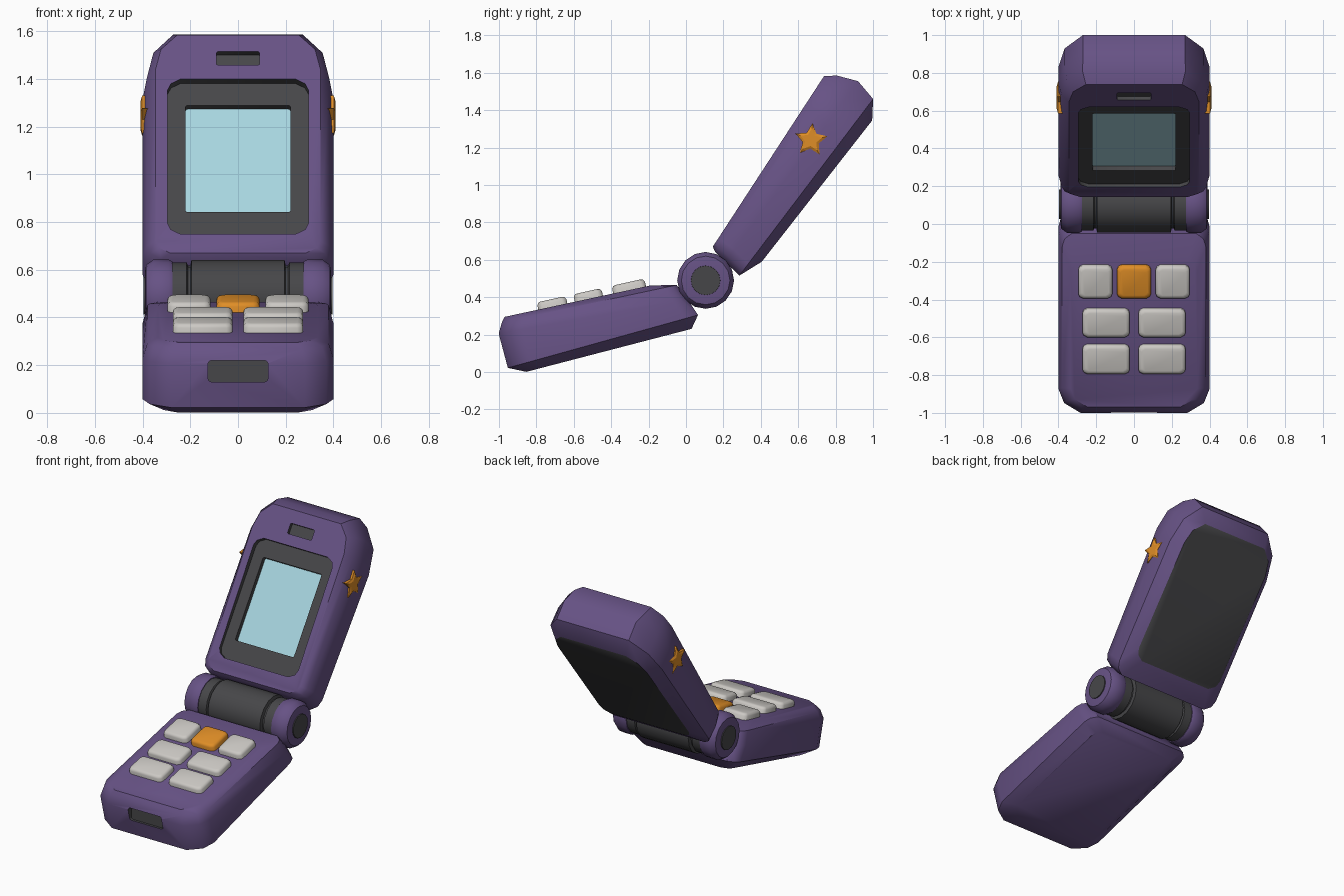
import bpy, bmesh, math

if "Cube" in bpy.data.objects:
    bpy.data.objects.remove(bpy.data.objects["Cube"])


def material(name, rgb):
    m = bpy.data.materials.new(name)
    m.diffuse_color = (*rgb, 1)
    m.use_nodes = True
    m.node_tree.nodes["Principled BSDF"].inputs["Base Color"].default_value = m.diffuse_color
    return m


PURPLE = material("purple shell", (0.135, 0.085, 0.235))
DARK = material("charcoal", (0.062, 0.062, 0.066))
GLASS = material("pale blue glass", (0.39, 0.67, 0.75))
ORANGE = material("orange", (0.74, 0.27, 0.02))
WHITE = material("off white keys", (0.60, 0.58, 0.55))


def frame(y, z, degrees):
    """Tilted plane: u runs up the plane, v runs inward from its surface."""
    a = math.radians(degrees)
    return lambda p: (p[0], y + p[1] * math.cos(a) + p[2] * math.sin(a),
                      z + p[1] * math.sin(a) - p[2] * math.cos(a))


LID = frame(0.16, 0.695, 56)
BODY = frame(-0.97, 0.295, 12.5)
UPRIGHT = frame(0, 0, 90)


def ring(hw, ub, vb, ut, vt, cb, ct, xc=0):
    """Rectangle with two-step corners; cb, ct = (x, u) corner sizes."""
    half = [(hw - cb[0], ub), (hw - .25 * cb[0], ub + .42 * cb[1]), (hw, ub + cb[1]),
            (hw, ut - ct[1]), (hw - .25 * ct[0], ut - .42 * ct[1]), (hw - ct[0], ut)]
    pts = half + [(-x, u) for x, u in reversed(half)]
    return [(xc + x, u, vb + (vt - vb) * (u - ub) / (ut - ub)) for x, u in pts]


def loft(name, rings, place, mats, angle=38, last_cap=0):
    bm = bmesh.new()
    rows = [[bm.verts.new(place(p)) for p in r] for r in rings]
    n = len(rows[0])
    for a, b in zip(rows, rows[1:]):
        for i in range(n):
            bm.faces.new((a[i], a[(i + 1) % n], b[(i + 1) % n], b[i]))
    bm.faces.new(rows[0])
    bm.faces.new(rows[-1]).material_index = last_cap
    bmesh.ops.recalc_face_normals(bm, faces=bm.faces)
    me = bpy.data.meshes.new(name)
    bm.to_mesh(me)
    bm.free()
    for m in mats:
        me.materials.append(m)
    ob = bpy.data.objects.new(name, me)
    bpy.context.collection.objects.link(ob)
    smooth(ob, angle)
    return ob


def activate(ob):
    bpy.ops.object.select_all(action='DESELECT')
    ob.select_set(True)
    bpy.context.view_layer.objects.active = ob


def smooth(ob, angle):
    activate(ob)
    bpy.ops.object.shade_smooth_by_angle(angle=math.radians(angle))


def block(name, place, hw, u0, u1, v0, v1, corner, mat):
    c = (corner, corner)
    return loft(name, [ring(hw, u0, v, u1, v, c, c) for v in (v0, v1)], place, [mat])


def cut(ob, cutter):
    """Boolean recess; the cut faces keep the cutter's colour."""
    mod = ob.modifiers.new("recess", 'BOOLEAN')
    mod.operation = 'DIFFERENCE'
    mod.solver = 'EXACT'
    mod.material_mode = 'TRANSFER'
    mod.object = cutter
    activate(ob)
    bpy.ops.object.modifier_apply(modifier=mod.name)
    bpy.data.objects.remove(cutter)


def lathe(name, profile, mat, sides=16):
    """Revolve (x, radius) around the hinge axis."""
    rings = [[(x, r * math.sin(2 * math.pi * i / sides), r * math.cos(2 * math.pi * i / sides))
              for i in range(sides)] for x, r in profile]
    return loft(name, rings, lambda p: (p[0], 0.105 + p[1], 0.49 + p[2]), [mat])


# Lid, with dark back panel
lid = loft("lid", [
    ring(.345, -.03, .0, 1.06, -.017, (.06, .06), (.09, .17)),
    ring(.382, -.045, .025, 1.10, .04, (.06, .07), (.11, .22)),
    ring(.40, -.06, .10, 1.138, .149, (.06, .08), (.13, .30)),
    ring(.40, -.079, .204, 1.104, .269, (.06, .08), (.13, .28)),
    ring(.335, .05, .262, 1.006, .329, (.06, .07), (.09, .16)),
], LID, [PURPLE, DARK], last_cap=1)

# Screen surround, screen opening and earpiece slot
cut(lid, block("surround_cutter", LID, .295, .064, .84, -.1, .02, .055, DARK))
cut(lid, block("opening_cutter", LID, .22, .19, .73, -.1, .055, .008, DARK))
cut(lid, block("earpiece_cutter", LID, .09, .91, .977, -.1, .008, .006, DARK))
block("screen_glass", LID, .219, .191, .729, .047, .056, .008, GLASS)

# Keypad half
body = loft("base", [
    ring(.335, .0, .0, .80, .005, (.09, .10), (.05, .06)),
    ring(.38, -.02, .025, .935, .033, (.11, .12), (.05, .07)),
    ring(.40, -.05, .08, .975, .12, (.12, .13), (.05, .08)),
    ring(.40, -.042, .27, 1.012, .214, (.12, .13), (.05, .08)),
    ring(.33, .05, .312, .962, .279, (.08, .10), (.05, .06)),
], BODY, [PURPLE])
cut(body, block("slot_cutter", UPRIGHT, .125, .13, .22, -1.1, -.965, .012, DARK))
smooth(lid, 38)
smooth(body, 38)


# Keys
def key(name, xc, hw, y0, y1, mat):
    u0, u1 = [(y + .97) / .976 for y in (y0, y1)]
    rings = []
    for v, d in ((.04, 0), (-.022, 0), (-.034, .008), (-.038, .02)):
        c = (.025 - d * .4, .025 - d * .4)
        rings.append(ring(hw - d, u0 + d, v, u1 - d, v, c, c, xc))
    loft(name, rings, BODY, [mat], 50)


for side, s in (("left", -1), ("right", 1)):
    key("top_key_" + side, s * .205, .09, -.39, -.215, WHITE)
    key("middle_key_" + side, s * .148, .125, -.595, -.445, WHITE)
    key("front_key_" + side, s * .148, .125, -.79, -.635, WHITE)
key("centre_key", 0, .09, -.39, -.215, ORANGE)

# Hinge barrel with grooves, end knuckles and pin caps
lathe("hinge_barrel", [(-.285, .14), (-.215, .14), (-.21, .128), (-.2, .128), (-.195, .15),
                       (.195, .15), (.2, .128), (.21, .128), (.215, .14), (.285, .14)], DARK)
for side, s in (("left", -1), ("right", 1)):
    lathe("hinge_knuckle_" + side, [(s * .275, .145), (s * .29, .152), (s * .355, .152),
                                    (s * .385, .13), (s * .39, .10)], PURPLE)
    lathe("hinge_cap_" + side, [(s * .38, .08), (s * .396, .078)], DARK)

# Stars on the lid sides
for side, s in (("left", -1), ("right", 1)):
    def star(x, k):
        return [(s * x, .668 + k * r * math.cos(a), 1.24 + k * r * math.sin(a))
                for i in range(10)
                for r, a in [((.09, .045)[i % 2], math.radians(85 + 36 * i))]]
    loft("star_" + side, [star(.375, 1), star(.402, 1), star(.409, .7)],
         lambda p: p, [ORANGE], 30)
